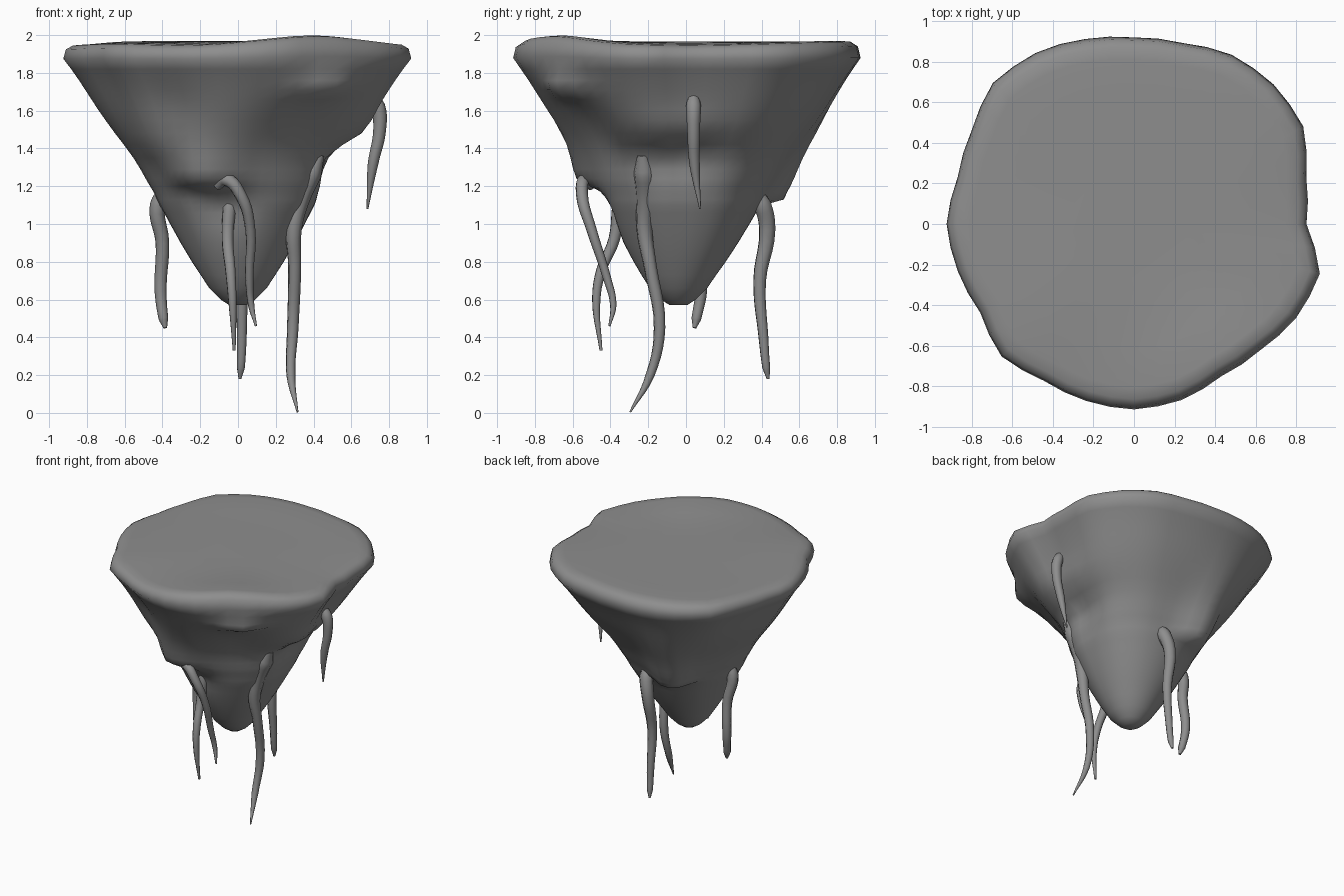
import bpy, bmesh, math
from mathutils import Vector

old = bpy.data.objects.get("Cube")
if old:
    bpy.data.objects.remove(old, do_unlink=True)

# Single stone colour shared by the rock and its roots
stone = bpy.data.materials.new("stone_grey")
stone.use_nodes = True
grey = (0.27, 0.27, 0.27, 1)
stone.diffuse_color = grey
shader = stone.node_tree.nodes["Principled BSDF"]
shader.inputs["Base Color"].default_value = grey
shader.inputs["Roughness"].default_value = 0.9

# Rim radius every 15 degrees, counter-clockwise from +x
RIM = [.85, .88, .965, .975, .965, .925, .92, .94, .97, .985, .925, .9,
       .925, .9, .875, .925, .895, .905, .915, .9, .865, .88, .925, .95]
# Side profile: height and share of the rim radius
PROFILE = [(.57, .05), (.6, .1), (.66, .165), (.73, .215), (.8, .265), (.9, .33),
           (1, .39), (1.06, .425), (1.1, .45), (1.13, .465), (1.17, .485), (1.2, .505),
           (1.24, .53), (1.29, .56), (1.35, .6), (1.42, .655), (1.48, .705), (1.55, .76),
           (1.61, .805), (1.66, .84), (1.71, .875), (1.76, .91), (1.82, .955),
           (1.88, 1), (1.94, .985), (1.965, .945)]
# Ledges, knobs and hollows: angle, height, push, angular width, reach up, reach down
BUMPS = [(249, 1.23, .115, 19, .22, .04),
         (260, 1.09, -.045, 22, .07, .1),
         (112, 1.13, .145, 16, .42, .025),
         (306, 1.72, .09, 12, .07, .05),
         (308, 1.5, -.06, 18, .12, .2),
         (352, 1.36, -.085, 32, .07, .14),
         (358, 1.5, .035, 20, .1, .04),
         (240, 1.65, -.03, 12, .15, .15),
         (285, 1.45, -.03, 12, .2, .2),
         (215, 1.4, .03, 15, .2, .06)]
SEGMENTS = 48


def angle_gap(a, b):
    return (a - b + 180) % 360 - 180


def bell(x, width):
    return math.exp(-(x / width) ** 2)


def rim_radius(deg):
    step = deg / 15
    i = int(step)
    return RIM[i % 24] + (RIM[(i + 1) % 24] - RIM[i % 24]) * (step - i)


def bump_push(deg, z):
    total = 0
    for a, h, push, wide, up, down in BUMPS:
        total += push * bell(angle_gap(deg, a), wide) * bell(z - h, up if z > h else down)
    return total


def rim_lift(deg):
    # The front edge curls up beside a worn lip, the two sides dip slightly
    side = abs(math.cos(math.radians(deg))) ** 4
    return .03 * bell(angle_gap(deg, 302), 25) - .02 * bell(angle_gap(deg, 250), 25) - .02 * side


def finish(obj, angle):
    obj.data.materials.clear()
    obj.data.materials.append(stone)
    bpy.ops.object.select_all(action="DESELECT")
    obj.select_set(True)
    bpy.context.view_layer.objects.active = obj
    bpy.ops.object.shade_smooth_by_angle(angle=math.radians(angle))


def build_rock():
    bm = bmesh.new()
    rings = []

    def add_ring(z, share, lift):
        ring = []
        depth = min(1, max(0, (1.9 - z) / 1.2))
        for i in range(SEGMENTS):
            deg = i * 360 / SEGMENTS
            t = math.radians(deg)
            base = rim_radius(deg) * (1 - depth) + .92 * depth
            r = base * share
            if z < 1.95:
                r += bump_push(deg, z)
            ring.append(bm.verts.new((r * math.cos(t),
                                      r * math.sin(t) - .04 * depth ** 2,
                                      z + lift * rim_lift(deg))))
        rings.append(ring)

    for z, share in PROFILE:
        add_ring(z, share, max(0, (z - 1.85) / .115))
    # Flat ground on top, slightly sunk behind the rim
    add_ring(1.97, .88, 1)
    add_ring(1.965, .68, .3)
    add_ring(1.965, .35, 0)
    for low, high in zip(rings, rings[1:]):
        for i in range(SEGMENTS):
            j = (i + 1) % SEGMENTS
            bm.faces.new((low[i], low[j], high[j], high[i]))
    bm.faces.new(rings[0][::-1])
    bm.faces.new(rings[-1])
    mesh = bpy.data.meshes.new("rock_body")
    bm.to_mesh(mesh)
    bm.free()
    rock = bpy.data.objects.new("rock_body", mesh)
    bpy.context.collection.objects.link(rock)
    finish(rock, 60)


def build_root(name, points):
    # Tapering tube along a smooth path; each point is x, y, z, thickness
    curve = bpy.data.curves.new(name, "CURVE")
    curve.dimensions = "3D"
    curve.bevel_depth = 1
    curve.bevel_resolution = 2
    curve.resolution_u = 5
    curve.use_fill_caps = True
    spline = curve.splines.new("BEZIER")
    spline.bezier_points.add(len(points) - 1)
    for p, (x, y, z, r) in zip(spline.bezier_points, points):
        p.co = Vector((x, y, z))
        p.radius = r
        p.handle_left_type = p.handle_right_type = "AUTO"
    root = bpy.data.objects.new(name, curve)
    bpy.context.collection.objects.link(root)
    bpy.ops.object.select_all(action="DESELECT")
    root.select_set(True)
    bpy.context.view_layer.objects.active = root
    bpy.ops.object.convert(target="MESH")
    finish(bpy.context.view_layer.objects.active, 60)


build_rock()

# Hanging roots
build_root("left_long_root", [
    (.43, -.23, 1.37, .03), (.385, -.22, 1.27, .06), (.325, -.215, 1.12, .052),
    (.295, -.22, .97, .043), (.3, -.19, .78, .035), (.29, -.14, .45, .031),
    (.28, -.19, .2, .024), (.315, -.295, .005, .005)])
build_root("left_high_root", [
    (.7, .04, 1.68, .03), (.74, .04, 1.62, .04), (.75, .04, 1.5, .034),
    (.715, .045, 1.32, .028), (.685, .075, 1.08, .005)])
build_root("back_root", [
    (.08, .36, 1.18, .03), (.06, .405, 1.1, .05), (.03, .43, .97, .045),
    (.02, .39, .7, .035), (.02, .41, .4, .027), (.015, .425, .24, .022),
    (.01, .435, .18, .008)])
build_root("right_root", [
    (-.37, .03, 1.2, .03), (-.425, .03, 1.1, .042), (-.4, .06, .9, .036),
    (-.41, .08, .65, .032), (-.395, .055, .5, .026), (-.385, .045, .45, .01)])
build_root("front_curled_root", [
    (-.11, -.5, 1.2, .025), (-.065, -.535, 1.235, .035), (.015, -.55, 1.15, .032),
    (.065, -.5, .97, .027), (.06, -.42, .72, .022), (.07, -.385, .57, .017),
    (.095, -.405, .46, .006)])
build_root("front_straight_root", [
    (-.04, -.34, 1.18, .025), (-.045, -.355, 1.1, .037), (-.055, -.38, .92, .032),
    (-.04, -.45, .75, .028), (-.03, -.475, .6, .023), (-.02, -.45, .33, .008)])
